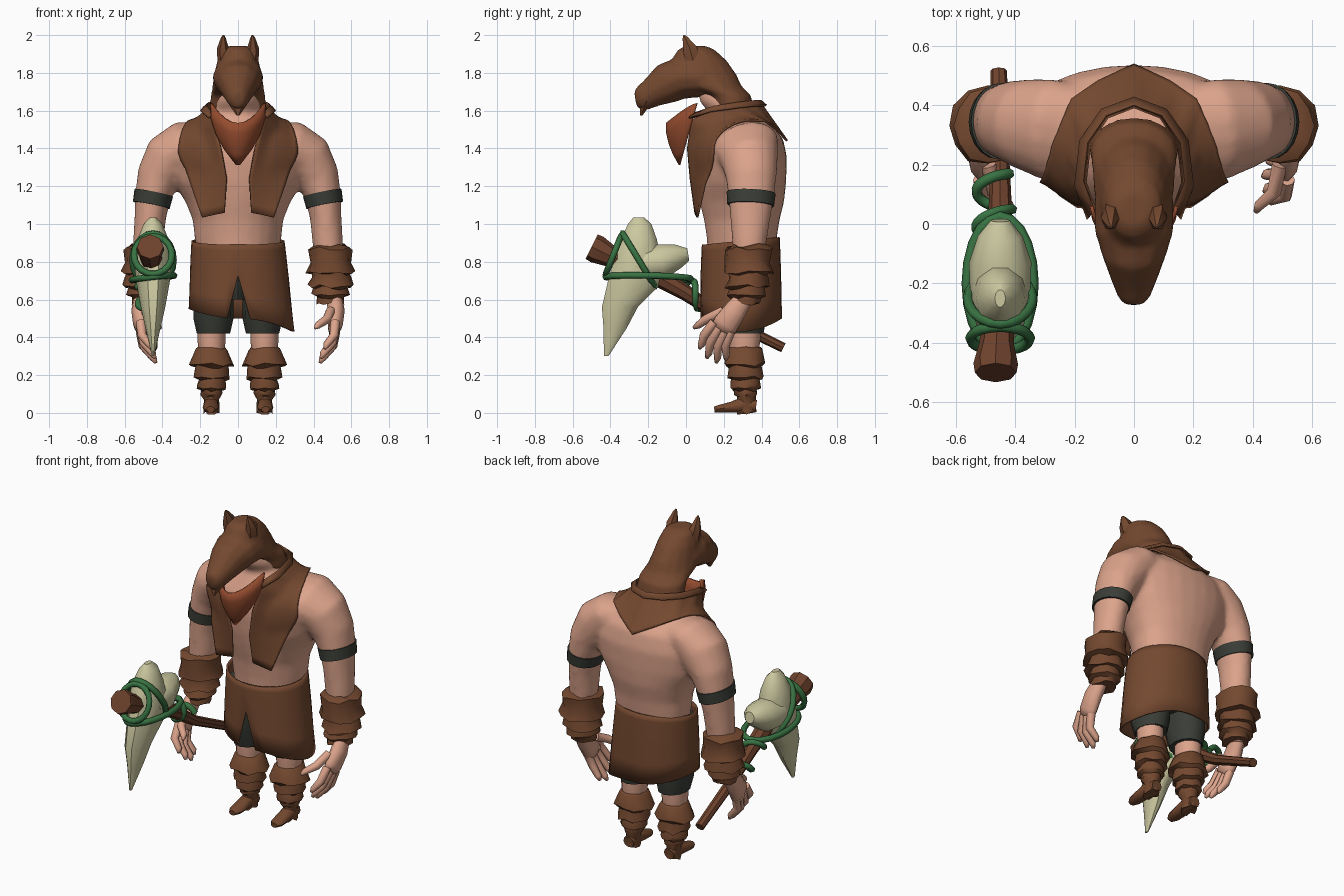
import bpy, bmesh, math, random
from mathutils import Vector

if "Cube" in bpy.data.objects:
    bpy.data.objects.remove(bpy.data.objects["Cube"])
random.seed(4)

def material(name, rgb):
    m = bpy.data.materials.new(name)
    m.diffuse_color = (*rgb, 1)
    m.use_nodes = True
    m.node_tree.nodes["Principled BSDF"].inputs["Base Color"].default_value = m.diffuse_color
    return m

SKIN = material("skin", (0.72, 0.37, 0.26))
LEATHER = material("brown leather", (0.175, 0.066, 0.029))
BEARD = material("red beard", (0.30, 0.072, 0.028))
CLOTH = material("dark cloth", (0.042, 0.047, 0.038))
STONE = material("pale stone", (0.60, 0.58, 0.35))
VINE = material("green vine", (0.04, 0.17, 0.055))
WOOD = material("wood", (0.155, 0.055, 0.026))

def select(*obs):
    bpy.ops.object.select_all(action='DESELECT')
    for ob in obs:
        ob.select_set(True)
    bpy.context.view_layer.objects.active = obs[0]

def finish(name, bm, mat, mirror=False, angle=40):
    bmesh.ops.remove_doubles(bm, verts=bm.verts, dist=1e-4)
    bmesh.ops.recalc_face_normals(bm, faces=bm.faces)
    me = bpy.data.meshes.new(name)
    bm.to_mesh(me)
    bm.free()
    me.materials.append(mat)
    ob = bpy.data.objects.new(name, me)
    bpy.context.collection.objects.link(ob)
    select(ob)
    bpy.ops.object.shade_smooth_by_angle(angle=math.radians(angle))
    if mirror:
        ob.modifiers.new("mirror", 'MIRROR')
    return ob

def blend(name, obs, voxel, smooth):
    """Fuse overlapping parts into one softly blended skin."""
    for ob in obs:
        select(ob)
        bpy.ops.object.convert(target='MESH')
    select(*obs)
    bpy.ops.object.join()
    ob = bpy.context.object
    ob.name = name
    m = ob.modifiers.new("fuse", 'REMESH')
    m.mode, m.voxel_size, m.use_smooth_shade = 'VOXEL', voxel, True
    s = ob.modifiers.new("soften", 'SMOOTH')
    s.factor, s.iterations = .5, smooth
    bpy.ops.object.convert(target='MESH')
    return ob

def loft(name, rings, mat, n=14, flat=False, mirror=False, jitter=0, sweep=0, angle=40):
    """Skin rings (x, y, z, half width, half depth), level or square to their path."""
    bm = bmesh.new()
    cs = [Vector(r[:3]) for r in rings]
    loops = []
    for i, r in enumerate(rings):
        u, v = Vector((1, 0, 0)), Vector((0, 1, 0))
        if not flat:
            t = (cs[min(i + 1, len(cs) - 1)] - cs[max(i - 1, 0)]).normalized()
            u = (u - t * u.dot(t)).normalized()
            v = t.cross(u)
        loop = []
        for k in range(n):
            w = 2 * math.pi * k / n
            s = 1 + random.uniform(-jitter, jitter)
            p = cs[i] + u * r[3] * s * math.cos(w) + v * r[4] * s * math.sin(w)
            p.y += sweep * math.cos(w) ** 2
            p.z += jitter * random.uniform(-0.2, 0.2)
            loop.append(bm.verts.new(p))
        loops.append(loop)
    for a, b in zip(loops, loops[1:]):
        for k in range(n):
            bm.faces.new((a[k], a[(k + 1) % n], b[(k + 1) % n], b[k]))
    bm.faces.new(loops[0])
    bm.faces.new(loops[-1])
    return finish(name, bm, mat, mirror, angle)

def stack(name, x, rows, mat, **kw):
    """Level rings around one x: rows of (y, z, half width, half depth)."""
    return loft(name, [(x, *r) for r in rows], mat, flat=True, **kw)

def sheet(name, rows, mat, mirror=False):
    bm = bmesh.new()
    vs = [[bm.verts.new(p) for p in row] for row in rows]
    for a, b in zip(vs, vs[1:]):
        for k in range(len(a) - 1):
            bm.faces.new((a[k], a[k + 1], b[k + 1], b[k]))
    return finish(name, bm, mat, mirror)

def solidify(ob):
    m = ob.modifiers.new("thickness", 'SOLIDIFY')
    m.thickness, m.offset = .012, 0

# Body and arms
torso = stack("torso", 0, [
    (.29, .80, .21, .17), (.295, .92, .23, .185), (.295, 1.02, .24, .20),
    (.295, 1.12, .28, .225), (.29, 1.22, .345, .240), (.285, 1.35, .385, .250),
    (.28, 1.45, .36, .235), (.27, 1.53, .26, .18), (.24, 1.59, .14, .12),
    (.17, 1.65, .12, .10), (.14, 1.74, .08, .08)], SKIN, n=24, sweep=.035)
arm = loft("arms", [
    (.18, .31, 1.43, .105, .16), (.28, .315, 1.415, .13, .178), (.36, .335, 1.35, .143, .155),
    (.42, .345, 1.25, .118, .135), (.45, .345, 1.15, .096, .123), (.465, .34, 1.03, .084, .107),
    (.475, .335, .90, .082, .092), (.49, .33, .72, .062, .072), (.51, .31, .58, .047, .052)],
    SKIN, n=16, mirror=True)
body = blend("torso_and_arms", [torso, arm], .016, 8)
loft("armbands", [(.446, .345, 1.166, .104, .130), (.459, .342, 1.10, .099, .124)],
     CLOTH, n=20, mirror=True)

# Hands
loft("palms", [(.51, .31, .61, .042, .048), (.52, .26, .54, .045, .062),
               (.515, .21, .47, .04, .07), (.505, .185, .435, .028, .06)],
     SKIN, n=10, mirror=True, angle=80)
fingers = [((.515, .15, .48), (.46, .07, .34)), ((.515, .175, .45), (.44, .11, .29)),
           ((.515, .205, .43), (.435, .16, .265)), ((.515, .235, .43), (.45, .21, .28)),
           ((.49, .20, .54), (.41, .04, .45))]
for i, (a, b) in enumerate(fingers):
    a, b = Vector(a), Vector(b)
    mid = (a + b) / 2 + Vector((.02, -.015, 0))
    loft("finger_%d" % (i + 1), [(*a, .026, .026), (*mid, .024, .024),
         (*a.lerp(b, .85), .019, .019), (*b, .009, .009)], SKIN, n=8, mirror=True, angle=80)

# Ruffled bracers
stack("bracers", .49, [
    (.335, .885, .085, .09), (.33, .87, .118, .125), (.33, .80, .112, .12), (.33, .745, .132, .132),
    (.33, .735, .10, .105), (.33, .71, .105, .105), (.325, .67, .118, .115), (.325, .66, .088, .09),
    (.32, .62, .098, .10), (.315, .61, .072, .08), (.31, .575, .072, .08)],
    LEATHER, n=12, mirror=True, jitter=.06, angle=45)

# Legs, shorts and boots
stack("knees", .14, [(.31, .46, .075, .085), (.31, .38, .074, .083), (.31, .32, .068, .075)],
      SKIN, n=12, mirror=True)
stack("shorts", .13, [(.29, .85, .09, .15), (.29, .65, .108, .15), (.30, .50, .106, .125),
                      (.305, .42, .088, .105)], CLOTH, n=12, mirror=True)
stack("shorts_crotch", 0, [(.29, .82, .07, .15), (.29, .70, .07, .14), (.29, .60, .05, .10)],
      CLOTH, n=12)
stack("boots", .14, [
    (.315, .35, .07, .078), (.315, .335, .085, .092), (.31, .255, .120, .108), (.315, .245, .085, .088),
    (.315, .225, .088, .09), (.315, .185, .096, .095), (.315, .175, .07, .075),
    (.315, .155, .075, .08), (.315, .13, .078, .08), (.315, .12, .054, .062),
    (.315, .10, .058, .06), (.32, .08, .04, .048), (.32, .0, .042, .052)],
    LEATHER, n=12, mirror=True, jitter=.05, angle=45)
loft("feet", [(.14, .37, .035, .035, .035), (.142, .31, .045, .04, .045), (.144, .24, .03, .043, .03),
              (.145, .18, .022, .04, .022), (.145, .15, .018, .022, .016)],
     LEATHER, n=10, mirror=True)

# Skirt with a slit in front and an uneven hem
rows, N = [], 32
for f, a, b, slit in [(0, .240, .200, 0), (.08, .243, .202, 0), (.42, .252, .207, 0),
                      (.72, .258, .210, .12), (1, .266, .212, .22)]:
    row = []
    for k in range(N + 1):
        w = slit + (2 * math.pi - 2 * slit) * k / N
        s = math.sin(w)
        hem = .50 - (.07 if s > 0 else -.05) * abs(s) ** 2
        wide = a + f * (.028 if s > 0 else -.01)
        row.append((wide * s, .29 - b * math.cos(w),
                    .91 + (hem - .91) * f - .02 * math.cos(w) * (1 - f)))
    rows.append(row)
solidify(sheet("skirt", rows, LEATHER))

# Vest: each row runs from inner to outer edge, front hem to back tip
edges = [((.07, .05, 1.06), (.19, .06, 1.035)), ((.06, .025, 1.24), (.25, .10, 1.21)),
         ((.09, .01, 1.40), (.305, .17, 1.38)), ((.13, .03, 1.55), (.285, .235, 1.47)),
         ((.165, .14, 1.60), (.255, .31, 1.53)), ((.15, .27, 1.62), (.21, .42, 1.545)),
         ((.09, .36, 1.63), (.12, .48, 1.50)), ((0, .40, 1.63), (0, .535, 1.44))]
vest = sheet("vest", [[Vector(a).lerp(Vector(b), t / 3) for t in range(4)] for a, b in edges],
             LEATHER, True)
sub = vest.modifiers.new("dense", 'SUBSURF')
sub.subdivision_type, sub.levels, sub.render_levels = 'SIMPLE', 2, 2
w = vest.modifiers.new("rest on body", 'SHRINKWRAP')
w.target, w.wrap_mode, w.offset = body, 'OUTSIDE', .01
solidify(vest)

# Raised collar
rim = [(.13, .04, 1.56), (.165, .14, 1.595), (.15, .27, 1.615), (.09, .36, 1.625), (0, .395, 1.625)]
solidify(sheet("collar", [[Vector(p), Vector((p[0] * 1.04, p[1] + .005, p[2] + .025)),
                           Vector((p[0] * 1.2, .2 + (p[1] - .2) * 1.15, p[2] + .002))]
                          for p in rim], LEATHER, True))

# Beast hood: cap and snout blended, then fang and ears
cap = stack("cap", 0, [(.255, 1.60, .152, .105), (.23, 1.68, .145, .115), (.13, 1.73, .137, .165),
                       (.09, 1.79, .125, .178), (.068, 1.865, .11, .148), (.055, 1.92, .09, .10),
                       (.05, 1.942, .055, .06)], LEATHER, n=16)
snout = loft("snout", [(0, .08, 1.775, .135, .105), (0, -.02, 1.775, .134, .112),
                       (0, -.10, 1.745, .11, .11), (0, -.18, 1.695, .08, .08),
                       (0, -.24, 1.66, .056, .065), (0, -.267, 1.655, .034, .042)], LEATHER, n=12)
blend("hood", [cap, snout], .014, 2)
stack("fang", 0, [(-.21, 1.65, .06, .04), (-.237, 1.575, .008, .008)], LEATHER, n=6)
loft("ears", [(.073, .035, 1.87, .036, .05), (.08, .02, 1.93, .032, .042),
              (.078, -.005, 1.985, .013, .016), (.076, -.012, 2.0, .004, .004)],
     LEATHER, n=6, mirror=True)

# Beard: a curved jaw, low in front and rising to the cheeks
rows = []
for t, wide in [(0, 1), (.25, .98), (.5, .80), (.75, .48), (1, .04)]:
    row = []
    for k in range(13):
        w = math.pi * (k / 12 - .5)
        s, c = math.sin(w), math.cos(w)
        top = 1.535 + .105 * s * s
        row.append((.142 * wide * s, -.03 + .09 * (1 - t) * s * s - .07 * wide * c,
                    top + (1.315 - top) * t))
    rows.append(row)
solidify(sheet("beard", rows, BEARD))

# Club: bent handle, stone blade and its back lobe
loft("handle", [(-.455, .515, .345, .028, .026), (-.45, .2, .50, .032, .03), (-.45, 0, .635, .042, .042),
                (-.45, -.2, .75, .055, .055), (-.462, -.40, .83, .058, .058),
                (-.465, -.47, .865, .075, .075), (-.465, -.50, .88, .07, .072)], WOOD, n=8)
stone = [(.30, -.435, -.41, .006), (.45, -.44, -.31, .04), (.56, -.45, -.25, .065),
         (.70, -.42, -.11, .09), (.80, -.39, -.12, .10), (.92, -.35, -.15, .082),
         (1.0, -.31, -.18, .05), (1.035, -.28, -.22, .018)]
stack("stone_blade", -.45, [((a + b) / 2, z, w, (b - a) / 2) for z, a, b, w in stone],
      STONE, n=10, angle=40)
loft("stone_lobe", [(-.45, -.27, .78, .10, .09), (-.45, -.13, .80, .105, .098),
                    (-.45, -.04, .83, .075, .066), (-.45, .012, .838, .032, .035)],
     STONE, n=10, angle=40)

# Vines
def vine(name, pts, closed=True):
    cu = bpy.data.curves.new(name, 'CURVE')
    cu.dimensions, cu.bevel_depth, cu.bevel_resolution = '3D', .018, 1
    sp = cu.splines.new('POLY')
    sp.points.add(len(pts) - 1)
    for q, p in zip(sp.points, pts):
        q.co = (*p, 1)
    sp.use_cyclic_u, sp.use_smooth = closed, True
    cu.use_fill_caps = True
    cu.materials.append(VINE)
    ob = bpy.data.objects.new(name, cu)
    bpy.context.collection.objects.link(ob)
    select(ob)
    bpy.ops.object.convert(target='MESH')

def hoop(name, y, z, dy, dz, rx=.108, wave=0):
    """Loop round the stone; (dy, dz) is its half length in side view."""
    vine(name, [(-.45 + rx * math.sin(w), y + dy * math.cos(w), z + dz * math.cos(w) + wave * math.sin(w))
                for w in [2 * math.pi * k / 20 for k in range(20)]])

hoop("vine_level", -.20, .715, .225, -.005, .112, .012)
hoop("vine_slant", -.25, .81, .085, -.14)
hoop("vine_front", -.385, .835, .04, .10, .10)
coil = []
for k in range(31):
    t = k / 30
    w = 3 * math.pi * t + .5
    y = .16 - .18 * t
    coil.append((-.47 + .06 * math.cos(w), y + .02 * math.sin(w), .54 + .14 * t + .05 * math.sin(w)))
vine("vine_coil", coil, False)
